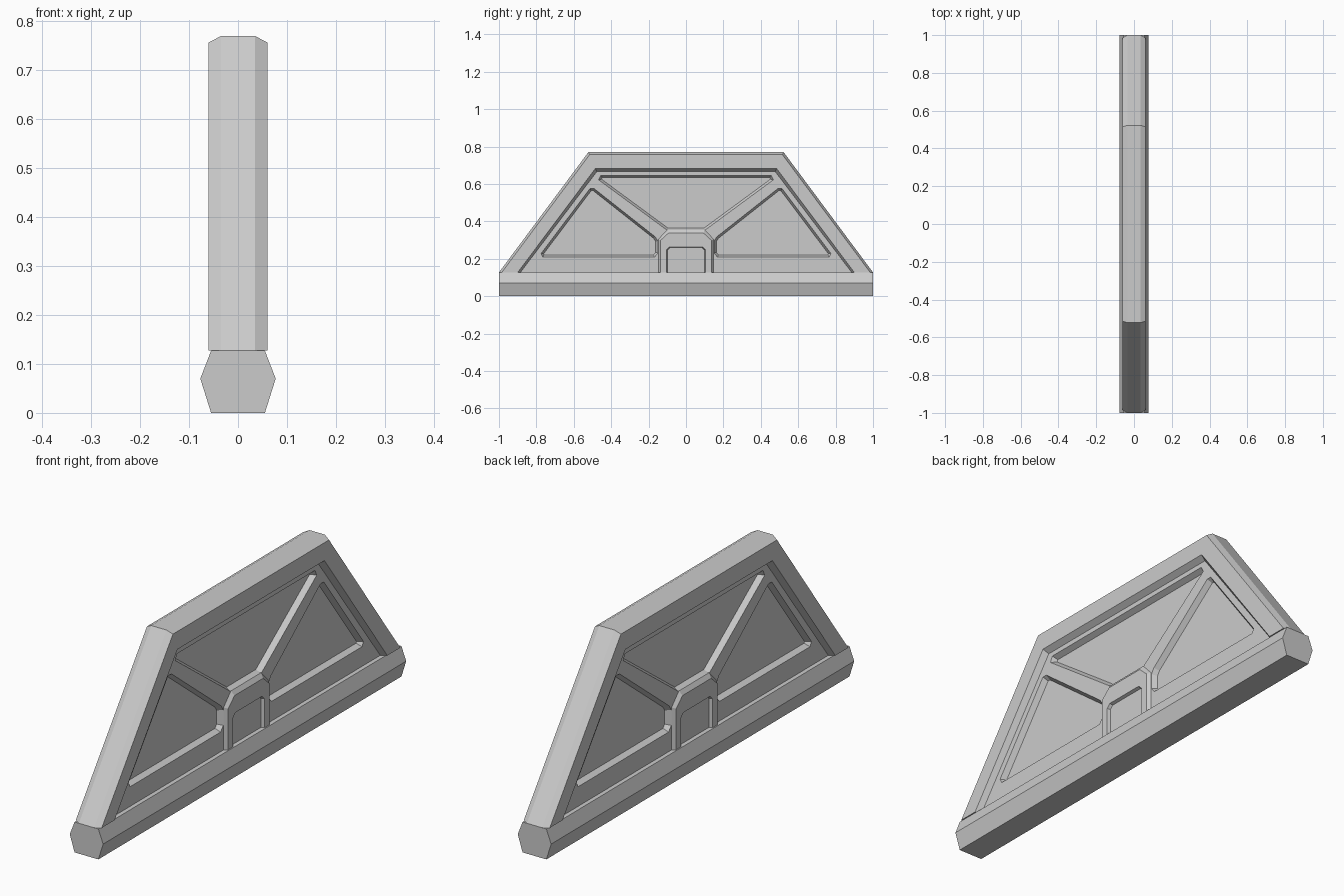
import bpy
import bmesh
from mathutils import Vector

if "Cube" in bpy.data.objects:
    bpy.data.objects.remove(bpy.data.objects["Cube"], do_unlink=True)

grey = bpy.data.materials.new("plain_grey")
grey.diffuse_color = (0.6, 0.6, 0.6, 1)
grey.use_nodes = True
grey.node_tree.nodes["Principled BSDF"].inputs["Base Color"].default_value = (0.6, 0.6, 0.6, 1)


def loft(name, rings):
    """Solid skinned through closed rings of equal length, capped at both ends."""
    bm = bmesh.new()
    loops = [[bm.verts.new(p) for p in ring] for ring in rings]
    n = len(loops[0])
    for a, b in zip(loops, loops[1:]):
        for i in range(n):
            j = (i + 1) % n
            bm.faces.new((a[i], a[j], b[j], b[i]))
    bm.faces.new(loops[0])
    bm.faces.new(loops[-1])
    bmesh.ops.recalc_face_normals(bm, faces=bm.faces)
    mesh = bpy.data.meshes.new(name)
    bm.to_mesh(mesh)
    bm.free()
    mesh.materials.append(grey)
    obj = bpy.data.objects.new(name, mesh)
    bpy.context.scene.collection.objects.link(obj)
    return obj


def at(x, outline):
    return [(x, y, z) for y, z in outline]


def inset(outline, d):
    """Move every edge of a convex outline inwards by d."""
    pts = [Vector(p) for p in outline]
    centre = sum(pts, Vector((0, 0))) / len(pts)
    n = len(pts)
    result = []
    for i in range(n):
        normals = []
        for a, b in ((pts[i - 1], pts[i]), (pts[i], pts[(i + 1) % n])):
            e = (b - a).normalized()
            m = Vector((-e.y, e.x))
            normals.append(m if m.dot(centre - a) > 0 else -m)
        m = normals[0] + normals[1]
        result.append(tuple(pts[i] + m * (d / (1 + normals[0].dot(normals[1])))))
    return result


def mirrored(outline):
    return [(-y, z) for y, z in reversed(outline)]


def recess(target, outline, top, floor, slope):
    """Cut a pocket with sloped walls into both sides of the target."""
    for s in (-1, 1):
        cutter = loft("cutter", [at(s * 0.09, outline), at(s * top, outline),
                                 at(s * floor, inset(outline, slope))])
        mod = target.modifiers.new("recess", "BOOLEAN")
        mod.operation = "DIFFERENCE"
        mod.solver = "EXACT"
        mod.object = cutter
        bpy.context.view_layer.update()
        graph = bpy.context.evaluated_depsgraph_get()
        mesh = bpy.data.meshes.new_from_object(target.evaluated_get(graph))
        target.modifiers.clear()
        target.data = mesh
        bpy.data.objects.remove(cutter, do_unlink=True)


# Six-sided base rail
sill = [(-0.055, 0), (0.055, 0), (0.077, 0.07), (0.055, 0.127), (-0.055, 0.127), (-0.077, 0.07)]
loft("base_rail", [[(x, y, z) for x, z in sill] for y in (-1, 1)])

# Outer frame: one section swept up, across and down (x, foot y, shoulder y, shoulder z)
half = [(0.035, 1.0, 0.522, 0.77), (0.06, 0.985, 0.515, 0.757),
        (0.06, 0.9, 0.485, 0.682), (0.036, 0.885, 0.477, 0.665)]
section = half + [(-x, a, b, z) for x, a, b, z in reversed(half)]
loft("outer_frame", [
    [(x, -a, 0.127) for x, a, b, z in section],
    [(x, -b, z) for x, a, b, z in section],
    [(x, b, z) for x, a, b, z in section],
    [(x, a, 0.127) for x, a, b, z in section]])

# Thin inner panel with three sunken panes, leaving the bars between them
LAYER, PANE = 0.037, 0.015
panel_outline = [(-0.9, 0.12), (-0.49, 0.69), (0.49, 0.69), (0.9, 0.12)]
panel = loft("barred_panel", [at(-LAYER, panel_outline), at(LAYER, panel_outline)])
side_pane = [(-0.775, 0.228), (-0.513, 0.576), (-0.492, 0.576), (-0.165, 0.318),
             (-0.15, 0.295), (-0.15, 0.23), (-0.168, 0.209), (-0.765, 0.209)]
top_pane = [(-0.467, 0.622), (-0.455, 0.646), (0.455, 0.646), (0.467, 0.622),
            (0.1, 0.352), (-0.1, 0.352)]
for pane in (side_pane, mirrored(side_pane), top_pane):
    recess(panel, pane, LAYER, PANE, 0.012)

# Raised central arch with chamfered shoulders and a shallow niche
arch_base = [(-0.147, 0.12), (-0.147, 0.305), (-0.1, 0.355),
             (0.1, 0.355), (0.147, 0.305), (0.147, 0.12)]
arch_face = [(-0.137, 0.12), (-0.137, 0.298), (-0.094, 0.337),
             (0.094, 0.337), (0.137, 0.298), (0.137, 0.12)]
arch = loft("central_arch", [at(-0.05, arch_face), at(-LAYER, arch_base),
                             at(LAYER, arch_base), at(0.05, arch_face)])
niche = [(-0.104, 0.1), (-0.104, 0.248), (-0.088, 0.264),
         (0.088, 0.264), (0.104, 0.248), (0.104, 0.1)]
recess(arch, niche, 0.05, 0.032, 0.006)
